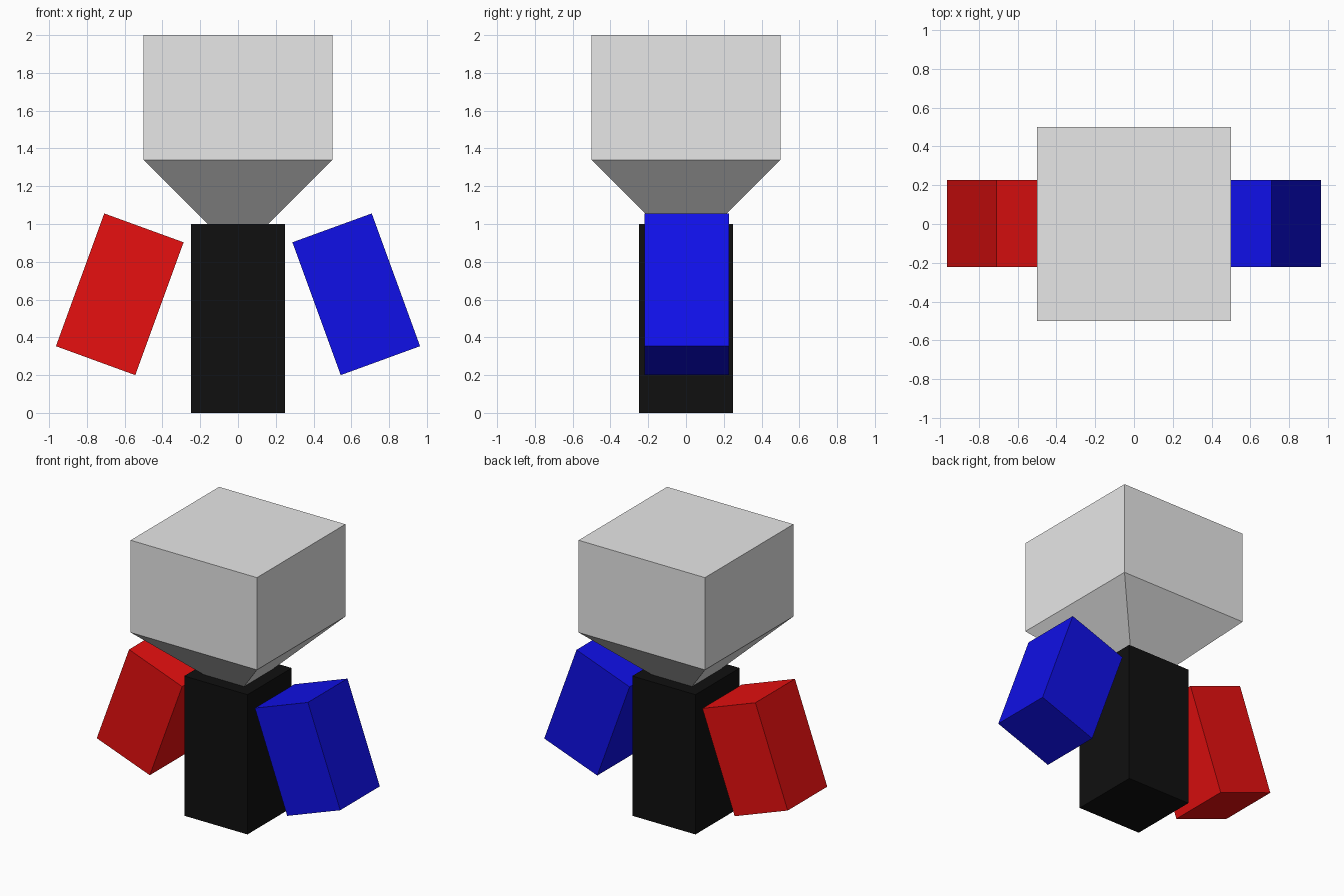
import bpy, bmesh, math
from mathutils import Matrix

if "Cube" in bpy.data.objects:
    bpy.data.objects.remove(bpy.data.objects["Cube"])


def material(name, rgb):
    m = bpy.data.materials.new(name)
    m.diffuse_color = (*rgb, 1)
    m.use_nodes = True
    m.node_tree.nodes["Principled BSDF"].inputs["Base Color"].default_value = m.diffuse_color
    return m


GREY = material("light grey", (0.8, 0.8, 0.8))
BLACK = material("black", (0.005, 0.005, 0.005))
RED = material("red", (0.8, 0.005, 0.005))
BLUE = material("blue", (0.005, 0.005, 0.8))


def add_object(name, bm, mat):
    mesh = bpy.data.meshes.new(name)
    bmesh.ops.recalc_face_normals(bm, faces=bm.faces)
    bm.to_mesh(mesh)
    bm.free()
    mesh.materials.append(mat)
    obj = bpy.data.objects.new(name, mesh)
    bpy.context.collection.objects.link(obj)
    return obj


def box(size, center, tilt=0):
    bm = bmesh.new()
    bmesh.ops.create_cube(bm, size=1, matrix=Matrix.Translation(center)
                          @ Matrix.Rotation(tilt, 4, 'Y')
                          @ Matrix.Diagonal((*size, 1)))
    return bm


# Body block
add_object("body", box((0.5, 0.5, 1), (0, 0, 0.5)), BLACK)

# Head: block whose underside is extruded down into a tapered neck
head = box((1, 1, 0.66), (0, 0, 1.67))
bottom = min(head.faces, key=lambda f: f.calc_center_median().z)
ext = bmesh.ops.extrude_discrete_faces(head, faces=[bottom])["faces"][0]
for v in ext.verts:
    v.co = (v.co.x * 0.32, v.co.y * 0.32, 1.0)
add_object("head", head, GREY)

# Arms, tilted outward on each side
for name, side, mat in (("left_arm", -1, RED), ("right_arm", 1, BLUE)):
    add_object(name, box((0.447, 0.447, 0.748), (side * 0.626, 0.003, 0.628),
                         -side * math.radians(20)), mat)
